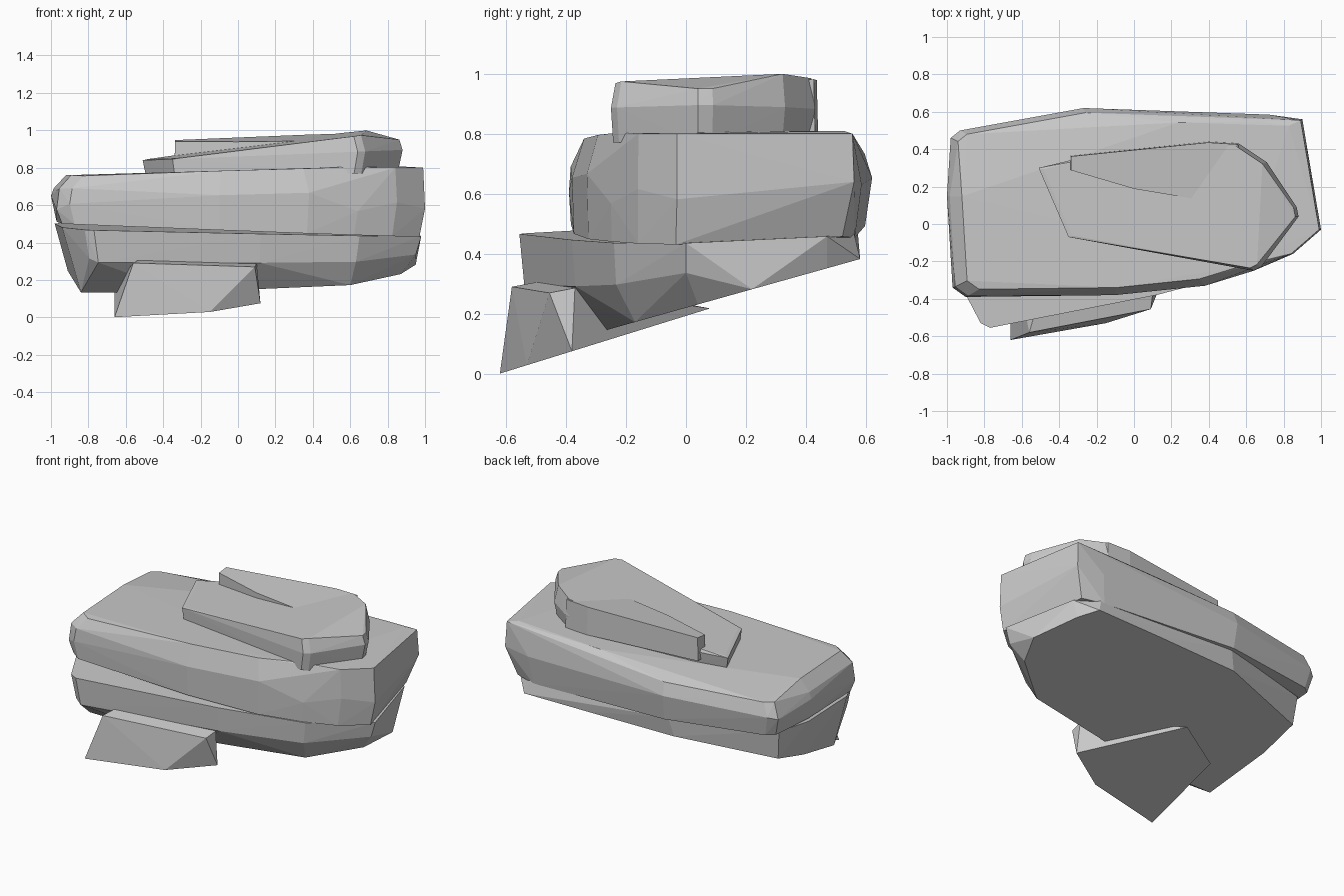
import bpy
import bmesh
import random
from mathutils import Vector

random.seed(4)

default_cube = bpy.data.objects.get("Cube")
if default_cube:
    bpy.data.objects.remove(default_cube, do_unlink=True)


def make_material(name, colour):
    material = bpy.data.materials.new(name)
    material.diffuse_color = colour
    material.use_nodes = True
    shader = material.node_tree.nodes["Principled BSDF"]
    shader.inputs["Base Color"].default_value = colour
    shader.inputs["Roughness"].default_value = 0.9
    return material


stone = make_material("grey stone", (0.58, 0.58, 0.58, 1))


def layer(outline, plane, scale=1, shift=(0, 0), rough=0):
    """Lay an outline on the tilted plane z = base + x * slope_x + y * slope_y."""
    base, slope_x, slope_y = plane
    points = []
    for x, y in outline:
        px, py = x * scale + shift[0], y * scale + shift[1]
        pz = base + px * slope_x + py * slope_y + random.uniform(-rough, rough)
        points.append(Vector((px, py, pz)))
    return points


def rock_slab(name, *layers):
    """Wrap stacked layers in a flat-faceted hull."""
    mesh = bpy.data.meshes.new(name)
    bm = bmesh.new()
    for points in layers:
        for point in points:
            bm.verts.new(point)
    hull = bmesh.ops.convex_hull(bm, input=bm.verts[:])
    spare = {item for key in ("geom_interior", "geom_unused") for item in hull[key]}
    loose = [v for v in spare if isinstance(v, bmesh.types.BMVert) and not v.link_faces]
    bmesh.ops.delete(bm, geom=loose, context="VERTS")
    bmesh.ops.recalc_face_normals(bm, faces=bm.faces[:])
    bm.to_mesh(mesh)
    bm.free()
    mesh.materials.append(stone)
    slab = bpy.data.objects.new(name, mesh)
    bpy.context.collection.objects.link(slab)
    return slab


# Thick main slab, its top falling away at the back right
main = [(-.98, .46), (-.93, .5), (-.27, .62), (.26, .58), (.72, .585), (.9, .56),
        (.93, .3), (1, -.03), (.85, -.16), (.64, -.25), (.38, -.33),
        (-.1, -.38), (-.9, -.39), (-.97, -.34), (-1, .15)]
rock_slab("main_slab",
          layer(main[3:], (.785, .025, .01), .92, (0, .01), rough=.008),
          layer(main[:3], (.735, .01, 0), .96),
          layer(main[5:9], (.8, 0, 0), .99),
          layer(main[-3:], (.69, 0, 0), .985),
          layer(main, (.61, .01, 0), 1, rough=.06),
          layer(main[:5] + main[7:], (.47, -.04, .02), .97, (0, -.005)),
          layer(main[5:7], (.48, -.04, .02), .93))

# Sloping base slab with a ledge at the front
ledge = [(-.93, .38), (-.27, .57), (.26, .56), (.72, .56), (.86, .47), (.98, 0),
         (.65, -.24), (.12, -.38), (-.77, -.555), (-.82, -.53), (-.94, -.3), (-.98, .15)]
underside = [(-.91, .36), (-.3, .55), (.3, .57), (.75, .58), (.83, .47), (.95, .22),
             (.87, .04), (.6, -.17), (.25, -.2), (-.3, -.31), (-.84, -.31), (-.91, .1)]
rock_slab("base_slab",
          layer(ledge, (.465, -.03, .04)),
          layer(ledge[5:10], (.32, 0, .03), .97, rough=.02),
          layer(underside, (.22, 0, .28)))

# Low block jutting from under the base
block_top = [(-.56, -.58), (.09, -.455), (.1, -.37), (-.52, -.44)]
block_foot = [(-.66, -.62), (-.57, -.6), (-.15, -.53), (.12, -.38), (-.34, .08), (-.66, -.09)]
rock_slab("front_block",
          layer(block_top, (.367, -.07, .2)),
          layer(block_foot, (.193, 0, .31)))

# Thin cap resting on the main slab, rising to the left and dipping at its tip
cap = [(-.51, .3), (-.35, -.07), (.64, -.25), (.68, -.23), (.88, .04),
       (.87, .09), (.71, .33), (.56, .43), (.4, .43), (-.3, .35)]
rock_slab("cap_slab",
          layer(cap[:4] + cap[6:], (.897, .13, .04), .96, (.005, .005)),
          layer(cap[4:6], (.95, 0, 0), .98),
          layer(cap, (.86, .04, 0)),
          layer(cap, (.77, 0, 0), .97))

# Wedge that forms the raised step and sinks into the cap
step = [(-.34, .365), (-.34, .29), (0, .19), (.36, .13), (.58, .35), (.56, .43), (.4, .44)]
rock_slab("cap_step",
          layer(step, (.918, .03, .11), .99),
          layer(step, (.8, 0, 0)))
